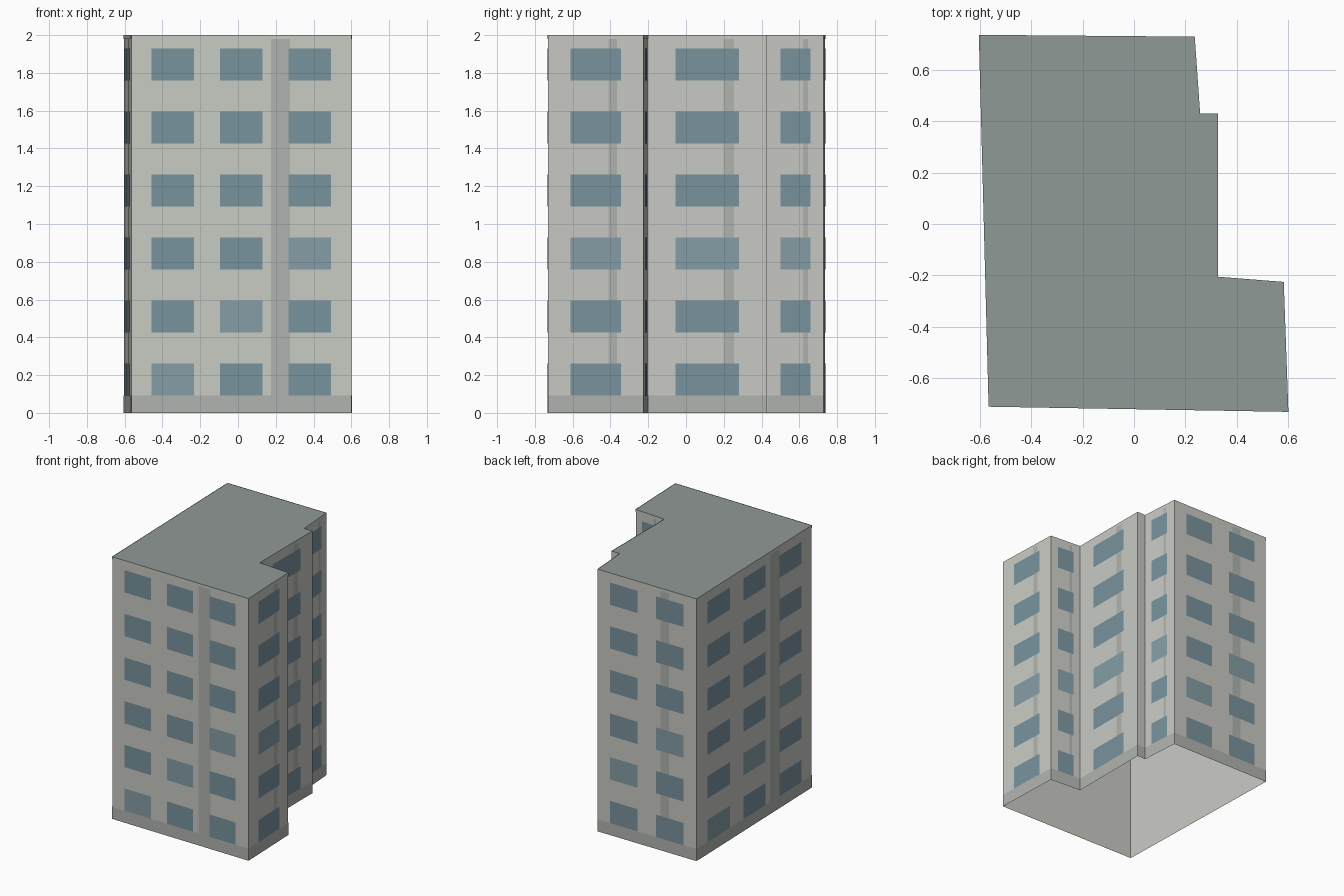
import bpy
import bmesh
from mathutils import Vector

if "Cube" in bpy.data.objects:
    bpy.data.objects.remove(bpy.data.objects["Cube"])

HEIGHT, FLOORS = 2.0, 6
BASE, CORNICE = 0.092, 1.98
# Footprint, counter-clockwise from the front left corner: x, y, window columns
PLAN = [(-0.565, -0.71, 3), (0.60, -0.73, 1), (0.582, -0.225, 1), (0.327, -0.205, 1),
        (0.327, 0.43, 0), (0.257, 0.43, 1), (0.236, 0.728, 2), (-0.603, 0.735, 3)]
WIDTH = {1: 0.53, 2: 0.28, 3: 0.193}   # window width as a share of its wall


def material(name, rgb):
    mat = bpy.data.materials.new(name)
    mat.diffuse_color = (*rgb, 1)
    mat.use_nodes = True
    mat.node_tree.nodes["Principled BSDF"].inputs["Base Color"].default_value = mat.diffuse_color
    return mat


def make_object(name, faces, mat):
    bm = bmesh.new()
    for face in faces:
        bm.faces.new([bm.verts.new(p) for p in face])
    bmesh.ops.remove_doubles(bm, verts=bm.verts, dist=1e-5)
    mesh = bpy.data.meshes.new(name)
    bm.to_mesh(mesh)
    bm.free()
    mesh.materials.append(mat)
    obj = bpy.data.objects.new(name, mesh)
    bpy.context.collection.objects.link(obj)
    return obj


def panel(i, u0, u1, z0, z1, out=0.0):
    """Rectangle on wall i between shares u0..u1, moved outward by out."""
    a = Vector((*PLAN[i][:2], 0))
    b = Vector((*PLAN[(i + 1) % len(PLAN)][:2], 0))
    d = (b - a).normalized()
    normal = Vector((d.y, -d.x, 0)) * out
    p, q = a.lerp(b, u0) + normal, a.lerp(b, u1) + normal
    up0, up1 = Vector((0, 0, z0)), Vector((0, 0, z1))
    return [p + up0, q + up0, q + up1, p + up1]


wall_mat = material("wall", (0.58, 0.59, 0.55))
trim_mat = material("trim", (0.44, 0.455, 0.43))
roof_mat = material("roof", (0.28, 0.32, 0.305))
glass_mat = material("glass", (0.19, 0.29, 0.335))
pale_mat = material("pale_glass", (0.235, 0.34, 0.38))

# Wall shell, open underneath, and flat roof
sides = range(len(PLAN))
make_object("walls", [panel(i, 0, 1, 0, HEIGHT) for i in sides], wall_mat)
make_object("roof", [[(x, y, HEIGHT) for x, y, n in PLAN]], roof_mat)

# Plinth and cornice bands around the footprint
make_object("plinth", [panel(i, 0, 1, 0, BASE, 0.003) for i in sides], trim_mat)
make_object("cornice", [panel(i, 0, 1, CORNICE, HEIGHT, 0.003) for i in sides], wall_mat)

# Vertical wall strips and window grids
strips, windows, pale_windows = [], [], []
for i, (x, y, n) in enumerate(PLAN):
    if not n:
        continue
    strips.append(panel(i, 0.635, 0.722, BASE, CORNICE, 0.002))
    for col in range(n):
        mid = 0.5 + (col - (n - 1) / 2) * 0.934 / n
        half = WIDTH[n] / 2
        for floor in range(FLOORS):
            z = floor * HEIGHT / FLOORS
            pane = panel(i, mid - half, mid + half, z + 0.092, z + 0.262, 0.004)
            (pale_windows if floor == col + 3 - n else windows).append(pane)
make_object("wall_strips", strips, trim_mat)
make_object("windows", windows, glass_mat)
make_object("pale_windows", pale_windows, pale_mat)
